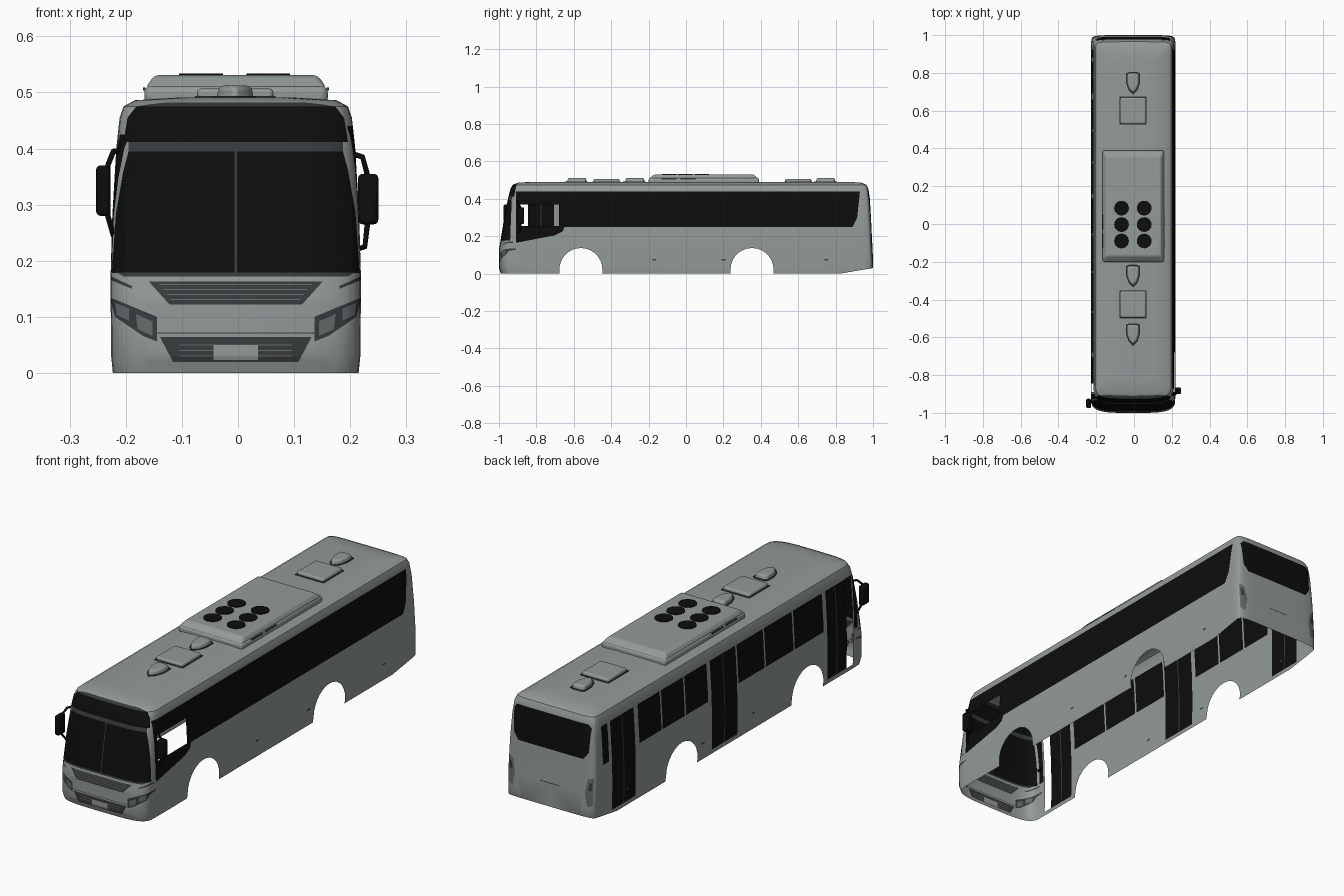
import bpy, bmesh, math
from mathutils import Vector

cube = bpy.data.objects.get("Cube")
if cube:
    bpy.data.objects.remove(cube)


def material(name, rgb):
    m = bpy.data.materials.new(name)
    m.use_nodes = True
    m.diffuse_color = (*rgb, 1)
    m.node_tree.nodes["Principled BSDF"].inputs["Base Color"].default_value = (*rgb, 1)
    return m


MATS = [material("silver grey paint", (0.29, 0.325, 0.315)),
        material("black glass", (0.004, 0.004, 0.004)),
        material("dark grey trim", (0.04, 0.045, 0.045)),
        material("mid grey lamps", (0.13, 0.145, 0.145))]
PAINT, GLASS, TRIM, LAMP = range(4)


def finish(name, bm, mat=None, bevel=0, angle=35):
    me = bpy.data.meshes.new(name)
    bm.to_mesh(me)
    bm.free()
    ob = bpy.data.objects.new(name, me)
    bpy.context.collection.objects.link(ob)
    for m in (MATS if mat is None else [MATS[mat]]):
        me.materials.append(m)
    if bevel:
        b = ob.modifiers.new("bevel", "BEVEL")
        b.width, b.segments = bevel, 3
    bpy.ops.object.select_all(action="DESELECT")
    bpy.context.view_layer.objects.active = ob
    ob.select_set(True)
    bpy.ops.object.shade_smooth_by_angle(angle=math.radians(angle))
    return ob


def prism(name, pts, z0, z1, mat, bevel=0, taper=1.0):
    """Extrude a plan outline upward, optionally shrinking the top."""
    bm = bmesh.new()
    c = sum((Vector(p) for p in pts), Vector((0, 0))) / len(pts)
    low = [bm.verts.new((*p, z0)) for p in pts]
    top = [bm.verts.new((*(c + (Vector(p) - c) * taper), z1)) for p in pts]
    n = len(pts)
    bm.faces.new(low)
    bm.faces.new(top)
    for i in range(n):
        j = (i + 1) % n
        bm.faces.new((low[i], low[j], top[j], top[i]))
    bmesh.ops.recalc_face_normals(bm, faces=bm.faces)
    return finish(name, bm, mat, bevel)


def rect(x0, x1, y0, y1):
    return [(x0, y0), (x1, y0), (x1, y1), (x0, y1)]


# Body shell: plan outlines lofted upward (height, half width, front y, rear y)
ROWS = [(0, .219, -.99, .985), (.03, .222, -1, 1), (.13, .223, -1, .998),
        (.175, .223, -.992, .995), (.28, .22, -.975, .99), (.40, .213, -.952, .983),
        (.455, .207, -.938, .975), (.475, .2, -.926, .965), (.486, .18, -.90, .94),
        (.491, .1, -.83, .87)]
STEPS = 9


def outline(z, w, front, rear):
    pts = []
    for end, sgn, depth, power in ((front, 1, .09, .5), (rear, -1, .05, .3)):
        for i in range(-STEPS, STEPS + 1):
            a = abs(i) / STEPS * math.pi / 2
            x = w * math.copysign(math.sin(a) ** power, i) * sgn
            y = end + sgn * depth * (1 - max(math.cos(a), 0) ** power)
            pts.append((x, y, z))
    return pts


body = bmesh.new()
rings = [[body.verts.new(p) for p in outline(*row)] for row in ROWS]
for a, b in zip(rings, rings[1:]):
    for i in range(len(a)):
        j = (i + 1) % len(a)
        body.faces.new((a[i], a[j], b[j], b[i]))
body.faces.new(rings[-1])
bmesh.ops.recalc_face_normals(body, faces=body.faces)


def everything():
    return body.verts[:] + body.edges[:] + body.faces[:]


# Rear overhang lifts towards the back
bmesh.ops.bisect_plane(body, geom=everything(), plane_co=(0, .82, 0),
                       plane_no=(0, -.03, .18), clear_inner=True)


def region(side, pts, mat):
    """Cut a convex outline into one side of the shell; colour it, or open it if mat is None."""
    axis = 0 if side in ("left", "right") else 1
    sign = 1 if side in ("left", "back") else -1
    limit = .02 if axis == 0 else .85
    if axis == 0 and max(p[0] for p in pts) < -.92:
        limit = 0
    u = 1 - axis
    flat = lambda co: Vector((co[u], co[2]))
    lo = [min(p[k] for p in pts) for k in (0, 1)]
    hi = [max(p[k] for p in pts) for k in (0, 1)]
    mid = sum((Vector(p) for p in pts), Vector((0, 0))) / len(pts)

    def near():
        out = []
        for f in body.faces:
            if f.calc_center_median()[axis] * sign > limit:
                q = [flat(v.co) for v in f.verts]
                if all(min(p[k] for p in q) < hi[k] and max(p[k] for p in q) > lo[k] for k in (0, 1)):
                    out.append(f)
        return out

    planes = []
    for p, q in zip(pts, pts[1:] + pts[:1]):
        p, d = Vector(p), Vector(q) - Vector(p)
        n = Vector((-d.y, d.x)).normalized()
        if n.dot(mid - p) < 0:
            n = -n
        planes.append((p, n))
        co, no = Vector((0, 0, p.y)), Vector((0, 0, n.y))
        co[u], no[u] = p.x, n.x
        fs = near()
        geom = list({e for f in fs for e in f.edges} | {v for f in fs for v in f.verts}) + fs
        bmesh.ops.bisect_plane(body, geom=geom, dist=1e-5, plane_co=co, plane_no=no)
    inside = [f for f in near() if all(n.dot(flat(f.calc_center_median()) - p) > -1e-5 for p, n in planes)]
    if mat is None:
        bmesh.ops.delete(body, geom=inside, context="FACES")
    else:
        for f in inside:
            f.material_index = mat


def mirrored(pts):
    return [(-x, z) for x, z in pts]


# Windscreen and destination surround wrap around both front corners
for side in ("left", "right"):
    region(side, [(-1.1, .178), (-.94, .178), (-.932, .395), (-1.1, .395)], GLASS)
    region(side, [(-1.1, .395), (-.932, .395), (-.905, .482), (-1.1, .482)], TRIM)
region("front", [(-.2, .412), (.2, .412), (.193, .455), (.178, .474), (-.178, .474), (-.193, .455)], GLASS)
region("front", rect(-.002, .002, .178, .395), TRIM)
region("front", [(-.2, .172), (.2, .172), (.212, .179), (-.212, .179)], TRIM)

# Front grille with slats, bumper crease, lower intake and plate
region("front", [(-.155, .163), (.155, .163), (.118, .122), (-.118, .122)], TRIM)
for i in range(4):
    z = .13 + i * .009
    region("front", rect(-.115 - i * .007, .115 + i * .007, z, z + .002), LAMP)
region("front", rect(-.14, .14, .070, .0725), TRIM)
region("front", [(-.135, .064), (.135, .064), (.112, .02), (-.112, .02)], TRIM)
for i in range(3):
    region("front", rect(-.1, .1, .029 + i * .01, .031 + i * .01), LAMP)
region("front", rect(-.04, .04, .023, .05), PAINT)
for flip in (list, mirrored):
    region("front", flip([(.225, .135), (.14, .1), (.14, .056), (.165, .066), (.215, .1)]), TRIM)
    region("front", flip([(.215, .125), (.19, .115), (.19, .093), (.212, .103)]), LAMP)
    region("front", flip([(.178, .105), (.148, .092), (.148, .066), (.175, .078)]), LAMP)
    region("front", flip([(.222, .172), (.185, .155), (.185, .15), (.222, .165)]), TRIM)

# Rear window and tail lamps
region("back", [(-.197, .43), (-.18, .445), (.18, .445), (.197, .43), (.19, .32),
                (.165, .288), (-.165, .288), (-.19, .32)], GLASS)
for flip in (list, mirrored):
    region("back", flip([(.215, .21), (.19, .2), (.178, .14), (.19, .075), (.215, .085)]), LAMP)
    region("back", flip([(.21, .19), (.196, .18), (.192, .15), (.21, .15)]), TRIM)
region("back", rect(-.05, .05, .135, .139), TRIM)

# Driver side: long window band, dropped front pane and the open cab window
region("left", [(-.91, .25), (.89, .25), (.915, .3), (.93, .44), (-.91, .44)], GLASS)
region("left", [(-.91, .165), (-.7, .205), (-.66, .225), (-.65, .25), (-.91, .25)], GLASS)
region("left", rect(-.89, -.68, .255, .37), None)

# Door side: panes and three double doors
for y0, y1 in ((-.68, -.47), (-.46, -.26), (-.25, -.06), (.16, .32), (.33, .49), (.5, .66), (.88, .925)):
    region("right", rect(y0, y1, .25, .425), GLASS)
for y0, y1 in ((-.845, -.705), (-.05, .135), (.69, .86)):
    region("right", rect(y0, y1, .02, .425), GLASS)
    m = (y0 + y1) / 2
    region("right", rect(m - .003, m + .003, .02, .425), TRIM)
region("right", rect(-.89, -.845, .02, .425), None)
region("right", rect(-.925, -.9, .18, .425), GLASS)

# Side marker lamps and wheel arches
for side in ("left", "right"):
    for y in (-.17, .2, .75):
        region(side, rect(y - .01, y + .01, .07, .078), TRIM)
    for c in (-.562, .353):
        arch = [(c + .115 * math.cos(math.pi * i / 14), .022 + .115 * math.sin(math.pi * i / 14))
                for i in range(15)]
        region(side, [(c + .115, -.05)] + arch + [(c - .115, -.05)], None)

shell = finish("body_shell", body, angle=30)
shell.location.x = -.004

# Roof air conditioner with fans and side slots
prism("air_conditioner_base", rect(-.167, .16, -.2, .39), .478, .512, PAINT, .012)
prism("air_conditioner_lid", rect(-.165, .158, -.198, .388), .508, .531, PAINT, .008, .9)
for x in (-.066, .054):
    for i in range(3):
        y = -.09 + i * .087
        disc = [(x + .039 * math.cos(a * math.pi / 12), y + .039 * math.sin(a * math.pi / 12)) for a in range(24)]
        prism("roof_fan", disc, .528, .534, GLASS)
for x in (-.167, .16):
    for y in (-.13, -.03):
        prism("air_conditioner_slot", rect(x - .002, x + .002, y, y + .08), .503, .509, TRIM)

# Roof hatches and shield-shaped vents
for y in (.6, -.425):
    prism("roof_hatch_seal", rect(-.077, .067, y - .074, y + .074), .484, .494, TRIM)
    prism("roof_hatch", rect(-.073, .063, y - .07, y + .07), .484, .507, PAINT, .008)
SHIELD = [(-.034, .05), (-.02, .056), (.02, .056), (.034, .05), (.034, .0), (.022, -.035), (0, -.058),
          (-.022, -.035), (-.034, 0)]
for y in (.745, -.275, -.585):
    prism("roof_vent_seal", [(x * 1.08 - .005, v * 1.06 + y) for x, v in SHIELD], .484, .494, TRIM)
    prism("roof_vent", [(x - .005, v + y) for x, v in SHIELD], .484, .512, PAINT, .008, .85)


# Mirrors on curved arms
def arm(name, pts):
    cu = bpy.data.curves.new(name, "CURVE")
    cu.dimensions, cu.bevel_depth, cu.bevel_resolution = "3D", .005, 2
    sp = cu.splines.new("POLY")
    sp.points.add(len(pts) - 1)
    for p, co in zip(sp.points, pts):
        p.co = (*co, 1)
    cu.materials.append(MATS[GLASS])
    bpy.context.collection.objects.link(bpy.data.objects.new(name, cu))


prism("right_mirror", rect(-.253, -.228, -.975, -.925), .28, .37, GLASS, .008)
arm("right_mirror_arm", [(-.205, -.89, .395), (-.222, -.925, .395), (-.232, -.95, .37), (-.232, -.95, .28),
                         (-.222, -.925, .245), (-.215, -.9, .24)])
prism("left_mirror", rect(.214, .25, -.9, -.865), .265, .355, GLASS, .008)
arm("left_mirror_arm", [(.205, -.9, .39), (.222, -.9, .385), (.23, -.885, .355), (.23, -.885, .26),
                        (.226, -.89, .225), (.21, -.9, .22)])
